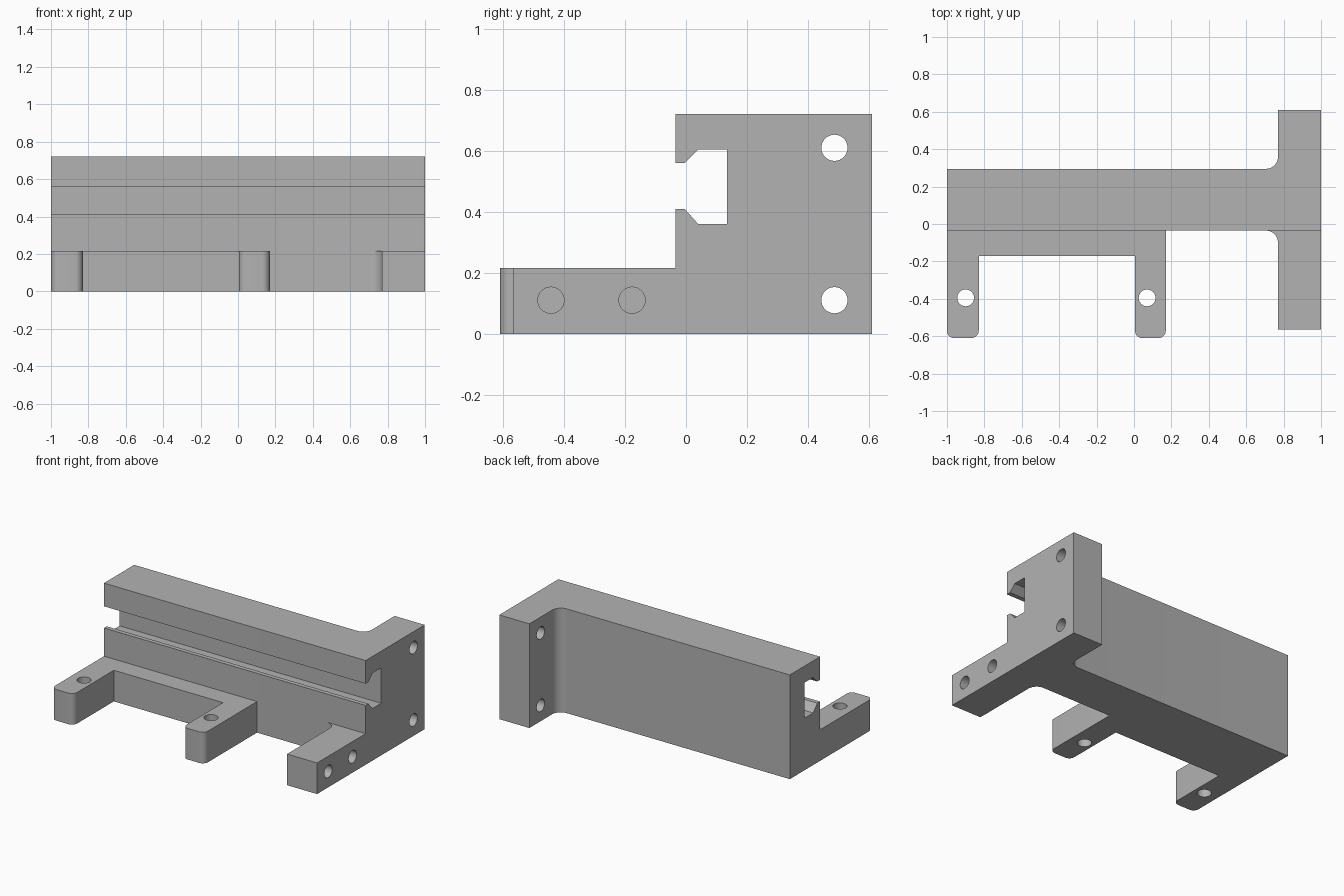
import bpy
import bmesh
import math
from mathutils import Vector, Matrix

cube = bpy.data.objects.get("Cube")
if cube:
    bpy.data.objects.remove(cube, do_unlink=True)

grey = bpy.data.materials.new("plain grey")
grey.use_nodes = True
colour = (0.45, 0.45, 0.45, 1)
grey.diffuse_color = colour
grey.node_tree.nodes["Principled BSDF"].inputs["Base Color"].default_value = colour


def round_corners(corners, steps=10):
    """Corners are (x, y, radius); square corners with a radius become arcs."""
    points = []
    for i, (x, y, r) in enumerate(corners):
        p = Vector((x, y))
        if not r:
            points.append(p)
            continue
        to_prev = (Vector(corners[i - 1][:2]) - p).normalized()
        to_next = (Vector(corners[(i + 1) % len(corners)][:2]) - p).normalized()
        centre = p + r * (to_prev + to_next)
        for k in range(steps + 1):
            t = math.pi / 2 * k / steps
            points.append(centre - r * (math.cos(t) * to_next + math.sin(t) * to_prev))
    return points


def prism(name, points, start, end, axis="z"):
    """Extrude an outline: (x, y) along z, or (y, z) along x."""
    def place(p):
        return (p[0], p[1], start) if axis == "z" else (start, p[0], p[1])
    along = Vector((0, 0, end - start)) if axis == "z" else Vector((end - start, 0, 0))
    bm = bmesh.new()
    face = bm.faces.new([bm.verts.new(place(p)) for p in points])
    extruded = bmesh.ops.extrude_face_region(bm, geom=[face])["geom"]
    bmesh.ops.translate(bm, vec=along, verts=[v for v in extruded if isinstance(v, bmesh.types.BMVert)])
    bmesh.ops.recalc_face_normals(bm, faces=bm.faces)
    mesh = bpy.data.meshes.new(name)
    bm.to_mesh(mesh)
    bm.free()
    mesh.materials.append(grey)
    obj = bpy.data.objects.new(name, mesh)
    bpy.context.collection.objects.link(obj)
    return obj


def circle(u, v, r, sides=32):
    return [(u + r * math.cos(2 * math.pi * k / sides),
             v + r * math.sin(2 * math.pi * k / sides)) for k in range(sides)]


# Plan of the whole bracket: beam, two mounting lugs and end flange
fillet, tip = 0.065, 0.04
front, back, lug_end = -0.035, 0.295, -0.61
plan = [
    (-1, back, 0), (-1, lug_end, tip), (-0.83, lug_end, tip), (-0.83, -0.17, 0),
    (0.005, -0.17, 0), (0.005, lug_end, tip), (0.17, lug_end, tip), (0.17, front, 0),
    (0.77, front, fillet), (0.77, -0.565, 0), (1, -0.565, 0),
    (1, 0.61, 0), (0.77, 0.61, 0), (0.77, back, fillet),
]
body = prism("slotted_bracket", round_corners(plan), 0, 0.72)

# Step that lowers everything in front of the beam
cutters = [prism("step_cutter", [(-0.8, 0.215), (front, 0.215), (front, 0.9), (-0.8, 0.9)],
                 -1.1, 1.1, "x")]

# Undercut slot along the front of the beam
slot = [(-0.1, 0.41), (-0.005, 0.41), (0.04, 0.36), (0.135, 0.36),
        (0.135, 0.605), (0.04, 0.605), (-0.005, 0.56), (-0.1, 0.56)]
cutters.append(prism("slot_cutter", slot, -1.1, 1.1, "x"))

# Bolt holes through the flange and the lugs
for y, z in [(0.487, 0.11), (0.487, 0.61), (-0.443, 0.11), (-0.177, 0.11)]:
    cutters.append(prism("flange_hole_cutter", circle(y, z, 0.043), 0.5, 1.1, "x"))
for x in (-0.9, 0.07):
    cutters.append(prism("lug_hole_cutter", circle(x, -0.395, 0.045), -0.1, 0.4))

bpy.ops.object.select_all(action="DESELECT")
bpy.context.view_layer.objects.active = body
body.select_set(True)
for cutter in cutters:
    cut = body.modifiers.new(cutter.name, "BOOLEAN")
    cut.operation = "DIFFERENCE"
    cut.solver = "EXACT"
    cut.object = cutter
    bpy.ops.object.modifier_apply(modifier=cut.name)
    bpy.data.objects.remove(cutter, do_unlink=True)

bpy.ops.object.shade_smooth_by_angle(angle=math.radians(30))
